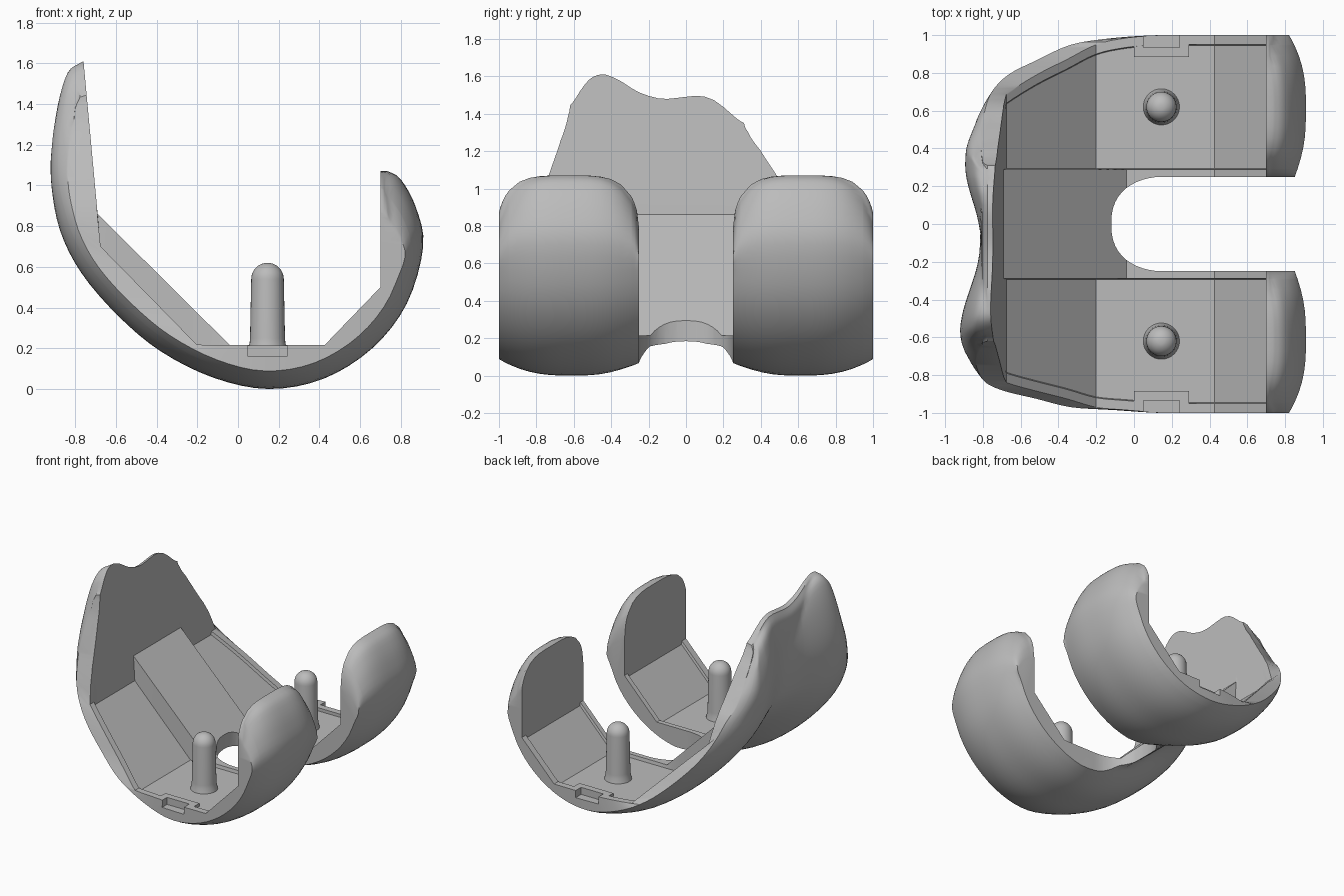
import bpy, bmesh, math
from mathutils import Vector

if "Cube" in bpy.data.objects:
    bpy.data.objects.remove(bpy.data.objects["Cube"])

metal = bpy.data.materials.new("satin grey metal")
metal.use_nodes = True
GREY = (0.5, 0.5, 0.5, 1)
metal.diffuse_color = GREY
metal.node_tree.nodes["Principled BSDF"].inputs["Base Color"].default_value = GREY

# Stations along the shell: outer x, z, inner x, z, half width at +y and -y
STATIONS = [
    (-.79, 1.62, -.76, 1.62, .31, .62), (-.845, 1.575, -.755, 1.56, .33, .63),
    (-.89, 1.42, -.74, 1.4, .40, .67), (-.918, 1.2, -.72, 1.18, .49, .725),
    (-.915, 1.0, -.705, 1.0, .57, .775), (-.875, .78, -.675, .70, .69, .84),
    (-.77, .57, -.515, .537, .79, .885), (-.59, .36, -.357, .376, .87, .925),
    (-.38, .185, -.2, .215, .95, .97), (-.12, .055, -.04, .215, .985, .985),
    (.15, 0, .15, .215, 1, 1), (.42, .05, .425, .215, 1, 1),
    (.66, .2, .56, .355, 1, 1), (.83, .42, .70, .50, 1, 1),
    (.91, .70, .70, .70, 1, 1), (.875, .89, .70, .88, 1, 1),
    (.80, 1.03, .70, 1.02, 1, 1), (.735, 1.07, .70, 1.07, 1, 1)]
CREST = [(-.62, 1.42), (-.55, 1.56), (-.47, 1.62), (-.38, 1.595), (-.25, 1.51), (-.13, 1.475),
         (0, 1.49), (.07, 1.5), (.15, 1.48), (.31, 1.34)]
SUB = 4


def clamp(v):
    return max(0.0, min(1.0, v))


def lerp(table, x):
    if x <= table[0][0]:
        return table[0][1]
    for (a, va), (b, vb) in zip(table, table[1:]):
        if x <= b:
            return va + (vb - va) * (x - a) / (b - a)
    return table[-1][1]


def smooth_lerp(table, x):
    return sum(lerp(table, x + d) for d in (-.04, -.02, 0, .02, .04)) / 5


def station(t):
    """Smooth outer point and widths, straight inner point."""
    k = min(int(t), len(STATIONS) - 2)
    f = t - k
    p = [STATIONS[max(0, min(len(STATIONS) - 1, k + d))] for d in (-1, 0, 1, 2)]
    curve = [b + .5 * f * (c - a + f * (2 * a - 5 * b + 4 * c - d + f * (3 * (b - c) + d - a)))
             for a, b, c, d in zip(*p)]
    line = [b + (c - b) * f for b, c in zip(p[1], p[2])]
    return curve[:2], line[2:4], curve[4:]


def columns(w):
    """Positions across one half of the shell, from middle to edge."""
    rim = .05 * clamp((w - .292) / .2)
    core = [.05, .1, .15, .2, .24, .25, .262, .275, .288, .293]
    end = w - rim * 1.1
    return core + [.293 + (end - .293) * i / 12 for i in range(1, 13)] + [
        w - rim, w - rim * .7, w - rim * .4, w - rim * .15, w]


def raise_crest(x, z, t, y, inner):
    """Fit the free ends of the shell to their wavy or rounded outlines."""
    if t < 6 and z > .86:
        z = .86 + (z - .86) * (smooth_lerp(CREST, y) - .86) / .76
        if inner:
            x = -.675 - .0924 * (z - .7)
    elif t > 12 and z > .55:
        s = clamp(abs(abs(y) - .63) / .38)
        z = .55 + (z - .55) * (.23 + .29 * math.sqrt(1 - s ** 4)) / .52
    return x, z


def shell_points(t, y, w):
    (ox, oz), (ix, iz), _ = station(t)
    front = clamp((8.5 - t) / 4)
    side = 1 if y >= 0 else -1
    # Raised central box, rim and recessed pockets
    rim = w - .0525 * clamp((w - .292) / .2)
    if abs(y) < .29:
        if 5 <= t <= 9:
            f = (t - 5) / 4
            ix, iz = -.69 + .65 * f, .86 - .645 * f
        elif 4 < t < 5:
            iz = 1 - .14 * (t - 4)
    elif abs(y) < rim and 5 <= t <= 13:
        iz -= .025
    # Crowned condyles with a groove between them
    valley = -.1 * front
    peak = .63 - front * (.29 if side > 0 else .08)
    peak = min(peak, w * .9)
    if abs(y) > peak:
        off = .09 * ((abs(y) - peak) / (w - peak)) ** 2.5
    else:
        pos = peak if y >= valley else -.63 + .05 * front
        s = clamp((pos - y) / (pos - valley))
        depth = lerp([(0, .10), (5, .12), (7, .16), (9, .22), (10.5, .12)], t)
        off = depth * math.sin(s * math.pi / 2) ** (3.4 - 1.4 * front)
    off += .03 * front * clamp((y + .1) / .45)
    # Keep the outside clear of the inside
    off = min(off, .65 * math.hypot(ox - ix, oz - iz))
    d = Vector((-ox, .8 - oz)).normalized()
    ox, oz = raise_crest(ox + d.x * off, oz + d.y * off, t, y, False)
    ix, iz = raise_crest(ix, iz, t, y, True)
    if t < 5:
        ox = min(ox, -.675 - .0924 * (oz - .7) - .012)
    elif t > 13:
        ox = max(ox, ix + .012)
    return (ox, y, oz), (ix, y, iz)


def finish(bm, name):
    bmesh.ops.recalc_face_normals(bm, faces=bm.faces)
    if bm.calc_volume(signed=True) < 0:
        bmesh.ops.reverse_faces(bm, faces=bm.faces)
    me = bpy.data.meshes.new(name)
    bm.to_mesh(me)
    bm.free()
    me.materials.append(metal)
    ob = bpy.data.objects.new(name, me)
    bpy.context.collection.objects.link(ob)
    return ob


def loft(name, loops):
    """Closed solid through matching loops of points."""
    bm = bmesh.new()
    rings = [[bm.verts.new(p) for p in loop] for loop in loops]
    for a, b in zip(rings, rings[1:]):
        for k in range(len(a)):
            q = (k + 1) % len(a)
            bm.faces.new((a[k], a[q], b[q], b[k]))
    bm.faces.new(rings[0])
    bm.faces.new(rings[-1])
    return finish(bm, name)


def box(name, lo, hi):
    plan = [(lo[0], lo[1]), (hi[0], lo[1]), (hi[0], hi[1]), (lo[0], hi[1])]
    return loft(name, [[(x, y, z) for x, y in plan] for z in (lo[2], hi[2])])


def add_cut(ob, cutter):
    mod = ob.modifiers.new(cutter.name, 'BOOLEAN')
    mod.operation, mod.object, mod.solver = 'DIFFERENCE', cutter, 'EXACT'


def shade(ob, angle=35):
    bpy.ops.object.select_all(action='DESELECT')
    ob.select_set(True)
    bpy.context.view_layer.objects.active = ob
    bpy.ops.object.shade_smooth_by_angle(angle=math.radians(angle))


# Shell
bm = bmesh.new()
outer, inner = [], []
for i in range((len(STATIONS) - 1) * SUB + 1):
    t = i / SUB
    wr, wl = station(t)[2]
    row = [(-y, wl) for y in reversed(columns(wl))] + [(0, wr)] + [(y, wr) for y in columns(wr)]
    pts = [shell_points(t, y, w) for y, w in row]
    outer.append([bm.verts.new(p[0]) for p in pts])
    inner.append([bm.verts.new(p[1]) for p in pts])
n, m = len(outer) - 1, len(outer[0]) - 1
for i in range(n):
    for g in (outer, inner):
        for j in range(m):
            bm.faces.new((g[i][j], g[i + 1][j], g[i + 1][j + 1], g[i][j + 1]))
    for j in (0, m):
        bm.faces.new((outer[i][j], outer[i + 1][j], inner[i + 1][j], inner[i][j]))
for i in (0, n):
    for j in range(m):
        bm.faces.new((outer[i][j], outer[i][j + 1], inner[i][j + 1], inner[i][j]))
shell = finish(bm, "shell")

# Notch between the condyles
arc = [(-.12 + .27 * (1 - math.cos(a)), .25 * math.sin(a) ** .8)
       for a in (math.pi / 2 * i / 12 for i in range(13))]
plan = arc + [(1.3, .25), (1.3, -.25)] + [(x, -y) for x, y in reversed(arc[1:])]
cutters = [loft("notch_cutter", [[(x, y, z) for x, y in plan] for z in (-.5, 2)])]

# Side slots with their lips
for s, side in ((1, "left"), (-1, "right")):
    ya, yb = sorted((s * .935, s * 1.1))
    cutters.append(box(side + "_slot_cutter", (.05, ya, .16), (.24, yb, .3)))
    ya, yb = sorted((s * .885, s * .95))
    add_cut(box(side + "_slot_lip", (0, ya, .15), (.29, yb, .2145)), cutters[-1])

for c in cutters:
    c.hide_render = True
    c.display_type = 'WIRE'
    add_cut(shell, c)

# Bake the cuts so the shell can be shaded, with the first solver that succeeds
for solver in ('EXACT', 'MANIFOLD', 'FLOAT'):
    for mod in shell.modifiers:
        mod.solver = solver
    deps = bpy.context.evaluated_depsgraph_get()
    cut = bpy.data.meshes.new_from_object(shell.evaluated_get(deps))
    if len(cut.polygons) > 1000:
        shell.modifiers.clear()
        shell.data = cut
        break
shade(shell)
for c in cutters:
    c.hide_set(True)

# Fixation posts
profile = [(.098, .18), (.094, .2), (.088, .225), (.086, .25), (.08, .54)]
profile += [(.08 * math.cos(a), .54 + .08 * math.sin(a)) for a in (math.pi / 2 * i / 8 for i in range(1, 8))]
turn = [math.tau * k / 32 for k in range(32)]
for s, side in ((1, "left"), (-1, "right")):
    shade(loft(side + "_post", [[(.145 + r * math.cos(a), s * .62 + r * math.sin(a), z) for a in turn]
                                for r, z in profile]), 50)
